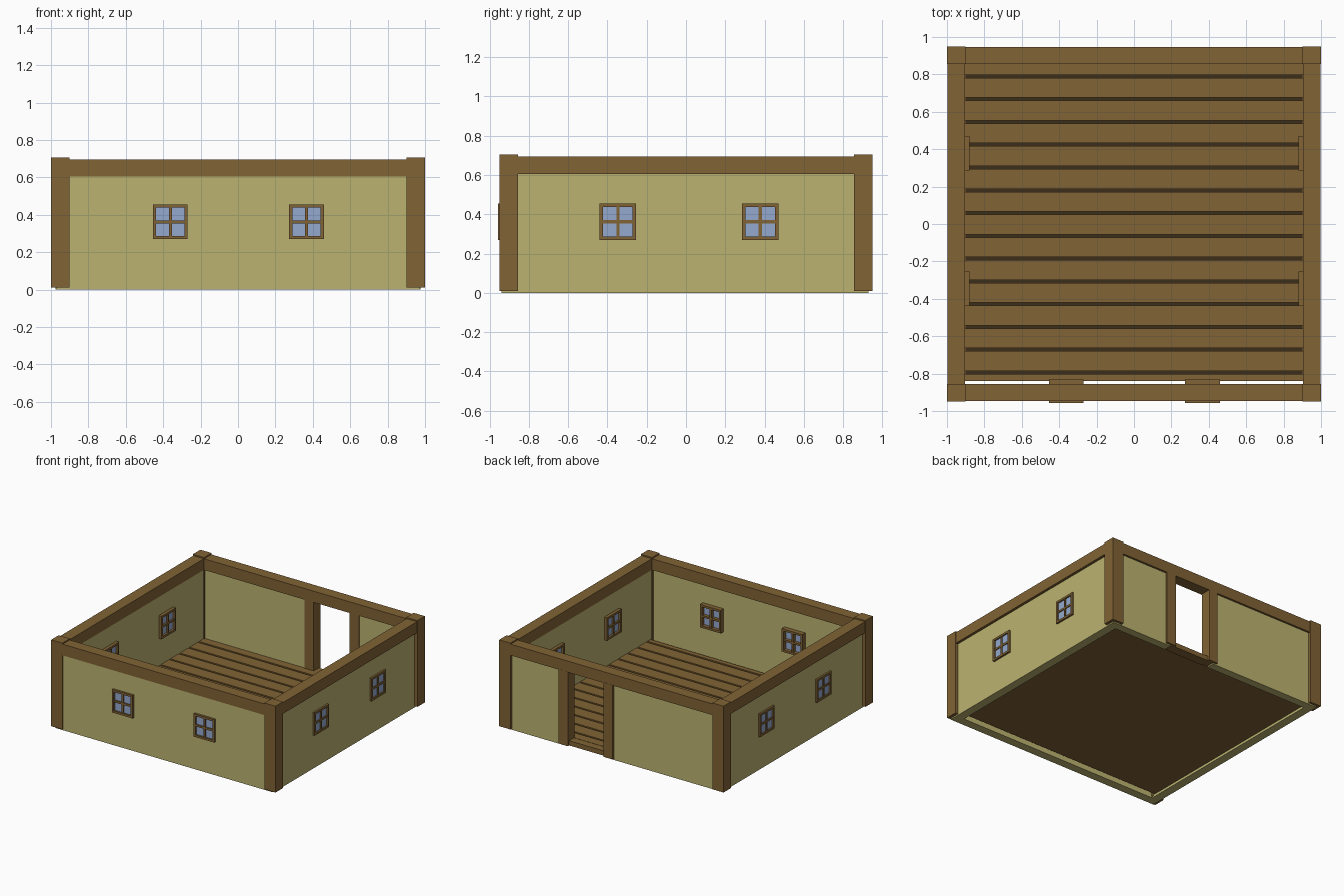
import bpy

if "Cube" in bpy.data.objects:
    bpy.data.objects.remove(bpy.data.objects["Cube"])

def material(name, rgb):
    m = bpy.data.materials.new(name)
    m.diffuse_color = (*rgb, 1)
    m.use_nodes = True
    m.node_tree.nodes["Principled BSDF"].inputs["Base Color"].default_value = m.diffuse_color
    return m

WOOD = material("wood", (0.22, 0.125, 0.035))
DARK = material("dark_wood", (0.045, 0.027, 0.01))
PLASTER = material("plaster", (0.50, 0.45, 0.16))
GLASS = material("glass", (0.30, 0.40, 0.62))

def box(name, x, y, z, mat):
    """Box from (min, max) ranges on each axis."""
    bpy.ops.mesh.primitive_cube_add(size=1, location=[sum(r) / 2 for r in (x, y, z)])
    o = bpy.context.object
    o.name = name
    o.scale = [r[1] - r[0] for r in (x, y, z)]
    bpy.ops.object.transform_apply(location=False, rotation=False, scale=True)
    o.data.materials.append(mat)
    return o

def span(a, b, s):
    """Range mirrored to side s."""
    return tuple(sorted((a * s, b * s)))

TOP = 0.62          # wall top, hidden inside the beams
DOOR = (0.02, 0.43)  # wall opening for the doorway

# Walls
box("front_wall", (-0.97, 0.97), (-0.94, -0.87), (0, TOP), PLASTER)
box("back_wall_left", (-0.97, DOOR[0]), (0.865, 0.93), (0, TOP), PLASTER)
box("back_wall_right", (DOOR[1], 0.97), (0.865, 0.93), (0, TOP), PLASTER)
for s, side in ((-1, "left"), (1, "right")):
    box(side + "_wall", span(0.905, 0.975, s), (-0.93, 0.92), (0, TOP), PLASTER)

# Corner posts
for sx, a in ((-1, "left"), (1, "right")):
    for sy, b in ((-1, "front"), (1, "back")):
        box(f"{b}_{a}_post", span(0.90, 1.0, sx), span(0.855, 0.95, sy), (0.01, 0.705), WOOD)

# Top beams
for s, a, b in ((-1, "left", "front"), (1, "right", "back")):
    box(a + "_beam", span(0.903, 0.996, s), (-0.90, 0.90), (0.605, 0.695), WOOD)
    box(b + "_beam", (-0.95, 0.95), span(0.855, 0.946, s), (0.605, 0.695), WOOD)

# Door posts and sill
box("door_post_left", (-0.01, 0.07), (0.86, 0.947), (0.01, 0.61), WOOD)
box("door_post_right", (0.39, 0.475), (0.86, 0.947), (0.01, 0.61), WOOD)
box("door_sill", (0.07, 0.39), (0.85, 0.93), (0.01, 0.048), WOOD)

# Floor: slab, planks between evenly spaced grooves, dark groove strips
box("floor_slab", (-0.91, 0.91), (-0.84, 0.87), (0.02, 0.035), WOOD)
grooves = [-0.794 + 0.1218 * i for i in range(14)]
edges = [-0.848] + grooves + [0.878]
for i, (a, b) in enumerate(zip(edges, edges[1:])):
    box(f"floor_plank_{i}", (-0.905, 0.905), (a + 0.008, b - 0.008), (0.034, 0.05), WOOD)
for i, g in enumerate(grooves):
    box(f"floor_groove_{i}", (-0.9, 0.9), (g - 0.0085, g + 0.0085), (0.03, 0.038), DARK)

# Windows: cross-barred frame and panes passing through the wall
def window(name, along_x, centre, frame, pane, zc=0.362, h=0.0925, t=0.017):
    def part(label, u, depth, z, mat):
        x, y = (u, depth) if along_x else (depth, u)
        box(f"{name}_{label}", x, y, z, mat)
    c, m = centre, 0.008
    part("glass", (c - h + 0.01, c + h - 0.01), pane, (zc - h + 0.01, zc + h - 0.01), GLASS)
    for s in (-1, 1):
        e = tuple(sorted((s * h, s * (h - t))))
        part(f"stile_{s}", (c + e[0], c + e[1]), frame, (zc - h, zc + h), WOOD)
        part(f"rail_{s}", (c - h + t, c + h - t), frame, (zc + e[0], zc + e[1]), WOOD)
    inner = (frame[0] + 0.004, frame[1] - 0.004)
    part("upright_bar", (c - m, c + m), inner, (zc - h + t, zc + h - t), WOOD)
    part("cross_bar", (c - h + t, c + h - t), inner, (zc - m, zc + m), WOOD)

for i, x in enumerate((-0.362, 0.366)):
    window(f"front_window_{i}", True, x, (-0.957, -0.832), (-0.943, -0.862))
for i, y in enumerate((-0.347, 0.378)):
    for s, side in ((-1, "left"), (1, "right")):
        window(f"{side}_window_{i}", False, y, span(0.88, 0.99, s), span(0.898, 0.979, s))
